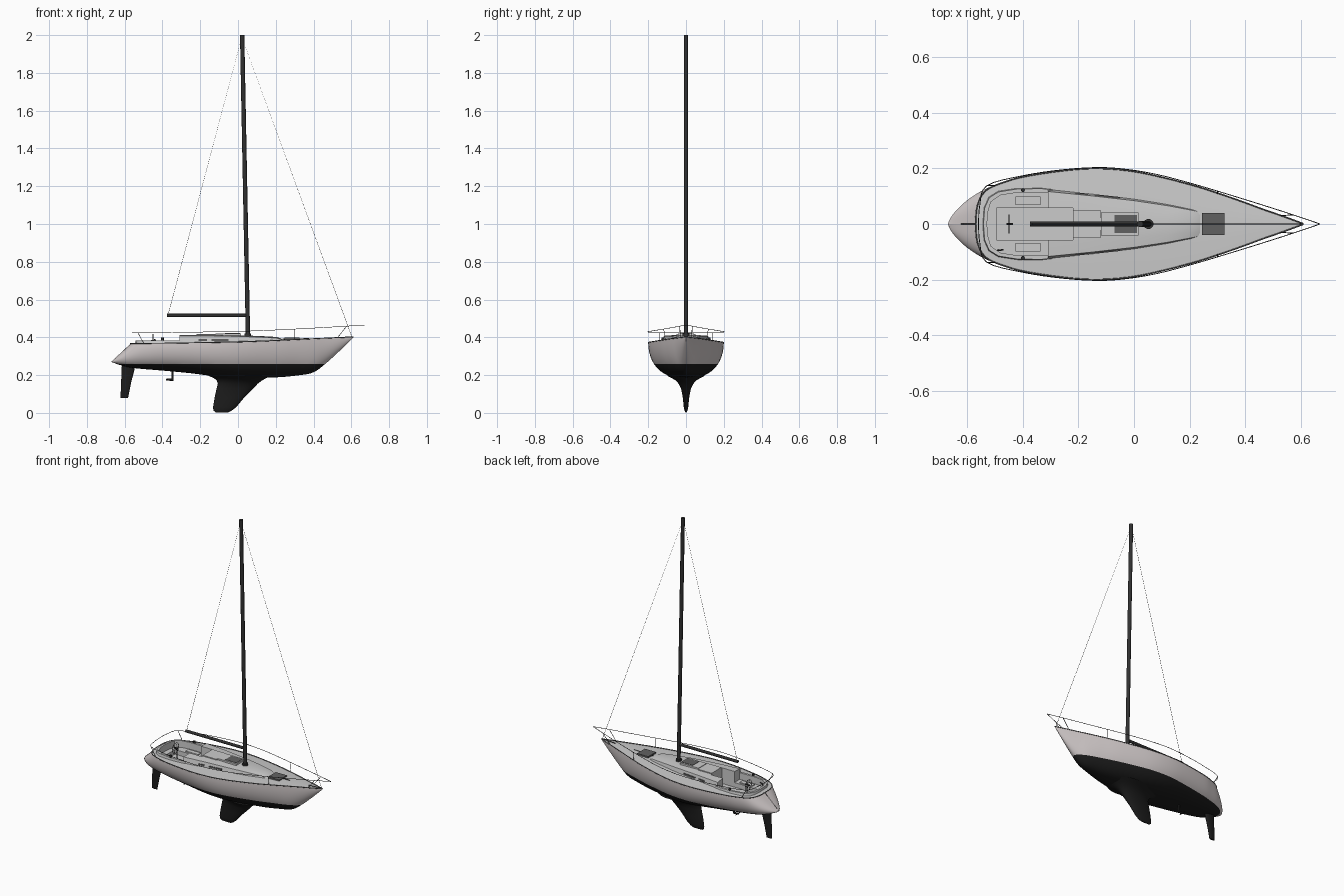
import bpy, bmesh
from math import sin, cos, pi, atan
from mathutils import Vector

if "Cube" in bpy.data.objects:
    bpy.data.objects.remove(bpy.data.objects["Cube"])


def material(name, rgb):
    m = bpy.data.materials.new(name)
    m.diffuse_color = (*rgb, 1)
    m.use_nodes = True
    m.node_tree.nodes["Principled BSDF"].inputs["Base Color"].default_value = m.diffuse_color
    return m


HULL = material("topside_paint", (0.66, 0.61, 0.61))
BLACK = material("bottom_paint", (0.012, 0.012, 0.012))
DECK = material("deck_grey", (0.58, 0.58, 0.58))
DARK = material("spar_black", (0.03, 0.03, 0.03))
GLASS = material("hatch_glass", (0.12, 0.12, 0.12))


def loft(name, rings, mats, closed=True, cap=True, split_z=None):
    """Skin a list of equal-length rings; optionally split materials at a height."""
    bm = bmesh.new()
    vr = [[bm.verts.new(p) for p in r] for r in rings]
    n = len(rings[0])
    for a, b in zip(vr, vr[1:]):
        for i in range(n if closed else n - 1):
            j = (i + 1) % n
            bm.faces.new((a[i], a[j], b[j], b[i]))
    if cap:
        bm.faces.new(vr[0])
        bm.faces.new(vr[-1])
    bmesh.ops.recalc_face_normals(bm, faces=bm.faces)
    if split_z is not None:
        bmesh.ops.bisect_plane(bm, geom=bm.verts[:] + bm.edges[:] + bm.faces[:],
                               plane_co=(0, 0, split_z), plane_no=(0, 0, 1))
        for f in bm.faces:
            f.material_index = int(f.calc_center_median().z < split_z)
    me = bpy.data.meshes.new(name)
    bm.to_mesh(me)
    bm.free()
    for m in mats:
        me.materials.append(m)
    ob = bpy.data.objects.new(name, me)
    bpy.context.collection.objects.link(ob)
    return ob


def spline(pts, n=4):
    """Catmull-Rom subdivision of a table of rows."""
    out = []
    for i in range(len(pts) - 1):
        p0, p1, p2, p3 = pts[max(i - 1, 0)], pts[i], pts[i + 1], pts[min(i + 2, len(pts) - 1)]
        for k in range(n):
            t = k / n
            out.append(tuple(b + .5 * t * (c - a + t * (2*a - 5*b + 4*c - d + t * (3*(b - c) + d - a)))
                             for a, b, c, d in zip(p0, p1, p2, p3)))
    return out + [tuple(pts[-1])]


def prism(name, half, z0, z1, inset=0.0, mat=DECK):
    """Vertical prism from a half outline mirrored in y (last point on y=0 if closed aft)."""
    full = list(half) + [(x, -y) for x, y in reversed(half) if y > 0]
    cx = sum(p[0] for p in full) / len(full)
    top = []
    for x, y in full:
        d = Vector((x - cx, y))
        d -= d.normalized() * inset
        top.append((cx + d.x, d.y, z1))
    return loft(name, [[(x, y, z0) for x, y in full], top], [mat])


def box(name, c, s, mat, rot=0):
    x, y, z = (v / 2 for v in s)
    q = [(-x, -y), (x, -y), (x, y), (-x, y)]
    ob = loft(name, [[(a, b, h) for a, b in q] for h in (-z, z)], [mat])
    ob.location, ob.rotation_euler.z = c, rot
    return ob


def tube(name, paths, r, mat, res=1):
    cu = bpy.data.curves.new(name, 'CURVE')
    cu.dimensions, cu.bevel_depth, cu.bevel_resolution, cu.use_fill_caps = '3D', r, res, True
    for pts in paths:
        sp = cu.splines.new('POLY')
        sp.points.add(len(pts) - 1)
        for p, co in zip(sp.points, pts):
            p.co = (*co, 1)
    cu.materials.append(mat)
    ob = bpy.data.objects.new(name, cu)
    bpy.context.collection.objects.link(ob)
    return ob


def both(path):
    return [path, [(x, -y, z) for x, y, z in path]]


def foil(name, levels):
    rings = []
    for z, te, le, h in levels:
        angs = [2 * pi * i / 28 for i in range(28)]
        rings.append([(te + (le - te) * (.5 + .5 * cos(a)),
                       1.25 * h * sin(a) * (.75 + .25 * cos(a)), z) for a in angs])
    return loft(name, rings, [BLACK])


# Hull stations: deck x, half breadth, sheer z, bottom z, aft rake of the section
stations = [max_row for max_row in spline([
    (-.570, .001, .365, .272, .100), (-.568, .045, .365, .268, .098), (-.560, .080, .365, .262, .090),
    (-.545, .108, .365, .252, .075), (-.520, .130, .365, .240, .050), (-.470, .150, .366, .232, .028),
    (-.400, .170, .367, .225, .012), (-.250, .193, .369, .210, 0), (-.120, .200, .371, .194, 0),
    (.020, .186, .374, .187, 0), (.200, .143, .381, .188, 0), (.320, .105, .387, .199, 0),
    (.400, .077, .391, .215, 0), (.465, .053, .394, .262, 0), (.540, .027, .397, .330, 0),
    (.610, .001, .400, .398, 0)])]

hull_rings, deck_rings = [], []
for x, b, zs, zb, rake in stations:
    b = max(b, .001)
    p = .65 + .45 * min(max(x / .55, 0), 1)
    ring = []
    for i in range(33):
        a = -pi / 2 + pi * i / 32           # from one gunwale, round the bottom, to the other
        f = cos(a)
        side = 1 if a > 0 else -1
        y = side * b * abs(sin(a)) ** p if i != 16 else 0
        ring.append((x - rake * f, y, zs - (zs - zb) * f))
    hull_rings.append(ring)
    d = min(.075, .5 * (zs - zb))
    deck_rings.append([(x, b * j * .995, zs + .04 * b * (1 - j * j)) for j in (-1, -.5, 0, .5, 1)]
                      + [(x, .82 * b, zs - d), (x, -.82 * b, zs - d)])
loft("hull", hull_rings, [HULL, BLACK], closed=False, cap=False, split_z=.26)
deck = loft("deck", deck_rings, [DECK])

# Keel and rudder
foil("keel", [(.003, -.118, -.05, .003), (.012, -.130, -.033, .008), (.03, -.132, -.010, .012),
              (.08, -.124, .032, .017), (.13, -.113, .082, .027), (.155, -.107, .105, .040),
              (.172, -.112, .128, .056), (.185, -.130, .150, .078), (.198, -.160, .180, .105)])
foil("rudder", [(.08, -.622, -.582, .005), (.16, -.619, -.566, .008), (.225, -.616, -.549, .010),
                (.262, -.615, -.545, .010)])

# Cabin trunk and cockpit coaming
cabin_rings = []
for x, w, zt in [(-.31, .129, .412), (-.15, .113, .412), (0, .096, .409), (.12, .078, .405),
                 (.205, .062, .400), (.238, .055, .388)]:
    t = w - .012
    cabin_rings.append([(x, -w, .35), (x, -t, zt - .004), (x, -.5 * w, zt), (x, 0, zt + .002),
                        (x, .5 * w, zt), (x, t, zt - .004), (x, w, .35)])
cabin = loft("cabin", cabin_rings, [DECK])
coaming = prism("cockpit_coaming", [(-.29, .127), (-.33, .132), (-.42, .132), (-.49, .121),
                                    (-.525, .099), (-.543, .06), (-.548, 0)], .35, .384, .006)

# Cockpit seats level and sole/companionway cut out of deck, coaming and cabin
cutters = [prism("seat_cutter", [(-.309, .112), (-.42, .113), (-.48, .104), (-.515, .08),
                                 (-.527, .04), (-.529, 0)], .34, .5),
           prism("sole_cutter", [(-.22, .058), (-.495, .058)], .31, .52)]
for ob in (deck, coaming, cabin):
    bpy.context.view_layer.objects.active = ob
    for c in cutters:
        m = ob.modifiers.new("cut", 'BOOLEAN')
        m.operation, m.solver, m.object = 'DIFFERENCE', 'EXACT', c
        bpy.ops.object.modifier_apply(modifier=m.name)
for c in cutters:
    bpy.data.objects.remove(c)

# Hatches, locker lids and cabin windows
box("main_hatch_frame", (-.052, 0, .414), (.135, .084, .014), DECK)
box("main_hatch_glass", (-.03, 0, .421), (.08, .064, .004), GLASS)
box("companionway_slide", (-.17, 0, .414), (.10, .10, .008), DECK)
box("fore_hatch", (.285, 0, .391), (.08, .08, .014), GLASS)
for s in (1, -1):
    box("locker_lid", (-.382, s * .084, .342), (.09, .03, .007), DECK)
    for x, l in ((-.188, .045), (-.095, .09)):
        y = .129 - .104 * (x + .31) - .0075
        box("cabin_window", (x, s * y, .386), (l, .006, .010), GLASS, -s * atan(.106))
    bpy.ops.mesh.primitive_cylinder_add(vertices=16, radius=.007, depth=.016,
                                        location=(-.40, s * .122, .39))
    bpy.context.object.name = "winch"
    bpy.context.object.data.materials.append(DARK)

# Steering wheel on its pedestal, and throttle lever
bpy.ops.mesh.primitive_torus_add(major_radius=.033, minor_radius=.0016, major_segments=32,
                                 minor_segments=6, location=(-.45, 0, .383), rotation=(0, pi / 2, 0))
bpy.context.object.name = "steering_wheel"
bpy.context.object.data.materials.append(DARK)
tube("wheel_spokes", [[(-.45, .033 * cos(a), .383 + .033 * sin(a)),
                       (-.45, -.033 * cos(a), .383 - .033 * sin(a))] for a in (0, pi / 3, 2 * pi / 3)],
     .001, DARK)
tube("wheel_pedestal", [[(-.44, 0, .31), (-.44, 0, .392)], [(-.46, 0, .383), (-.435, 0, .383)]], .004, DARK)
tube("throttle_lever", [[(-.49, -.095, .34), (-.485, -.095, .365), (-.47, -.092, .37)]], .003, DARK)

# Mast, boom and stays
tube("mast", [[(.053, 0, .395), (.022, 0, 1.9995)]], .0115, DARK, 4)
bpy.ops.mesh.primitive_cylinder_add(vertices=24, radius=.018, depth=.014, location=(.052, 0, .413))
bpy.context.object.name = "mast_foot"
bpy.context.object.data.materials.append(DARK)
tube("boom", [[(-.375, 0, .516), (.045, 0, .516)]], .009, DARK, 4)
tube("stays", [[(-.37, 0, .52), (.02, 0, 1.99), (.603, 0, .402)]], .001, DARK)

# Toe rail, guard rails with posts, foredeck track
tube("toe_rail", both([(x, max(b, .001), zs + .002) for x, b, zs, _, _ in stations]), .0025, GLASS)
rail = spline([(-.56, 0, .424), (-.555, .07, .424), (-.53, .138, .424), (-.4, .174, .425),
               (-.25, .196, .427), (-.1, .203, .430), (.05, .185, .433), (.2, .148, .439),
               (.4, .088, .449), (.57, .034, .459), (.67, 0, .465)])
tube("guard_rail", both(rail), .0015, DARK)
posts = []
for a, b in [((-.53, .138, .424), (-.498, .138, .366)), ((.3, .118, .444), (.3, .110, .387)),
             ((.575, .033, .459), (.525, .030, .396))]:
    posts += both([a, b])
tube("rail_posts", posts, .0016, DARK)
tube("foredeck_track", [[(.235, 0, .391), (.375, 0, .394)], [(.51, 0, .399), (.605, 0, .403)]], .002, DARK)

# Propeller drive
tube("propeller_leg", [[(-.347, 0, .225), (-.347, 0, .172)]], .006, BLACK, 2)
tube("propeller_hub", [[(-.342, 0, .175), (-.38, 0, .177)]], .006, BLACK, 2)
tube("propeller_blades", [[(-.374, -.022, .177), (-.374, .022, .177)]], .003, BLACK, 2)

# Smooth shading with crisp edges
bpy.ops.object.select_all(action='DESELECT')
for ob in bpy.data.objects:
    if ob.type == 'MESH':
        ob.select_set(True)
        bpy.context.view_layer.objects.active = ob
bpy.ops.object.shade_smooth_by_angle(angle=.6)
